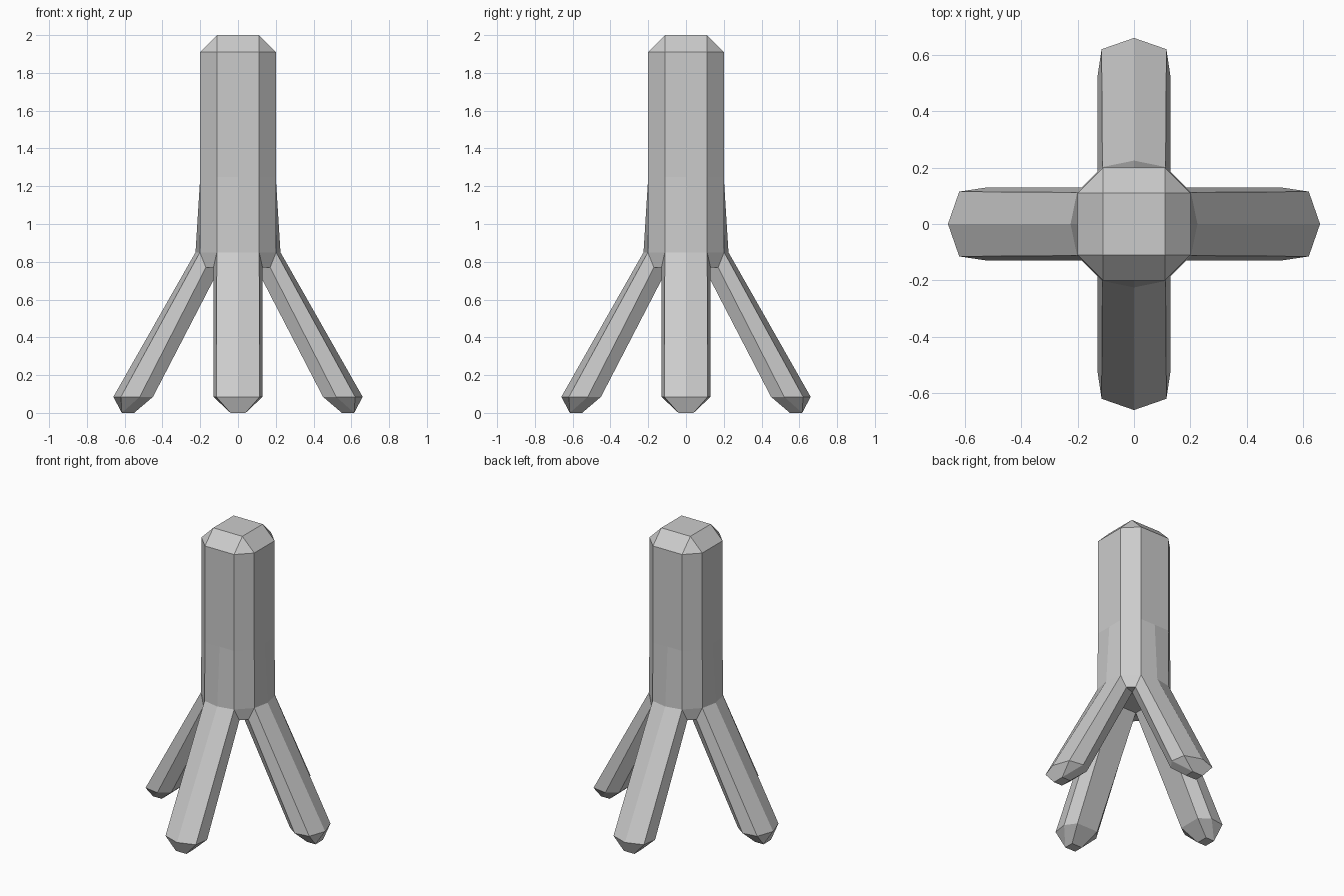
import bpy, bmesh
from math import pi
from mathutils import Matrix, Vector

if "Cube" in bpy.data.objects:
    bpy.data.objects.remove(bpy.data.objects["Cube"])

bm = bmesh.new()


def pair(x, y, z):
    """Left and right points of a symmetric pair on the +x side."""
    return Vector((x, -y, z)), Vector((x, y, z))


# Quarter of the body facing +x, listed from the cap down to the foot
cap = pair(0.11, 0.11, 2.0)
shoulder = pair(0.2, 0.11, 1.91)
waist, waist_mid = pair(0.2, 0.11, 1.25), Vector((0.2, 0, 1.25))
hip, hip_mid = pair(0.202, 0.112, 0.85), Vector((0.225, 0, 0.85))
crotch = pair(0.17, 0.13, 0.77)
core = pair(0.09, 0.09, 0.78)
toe, toe_mid = pair(0.62, 0.115, 0.085), Vector((0.66, 0, 0.085))
ankle = pair(0.52, 0.13, 0.085)
heel = pair(0.45, 0.08, 0.085)
sole_out, sole_in = pair(0.615, 0.04, 0), pair(0.55, 0.04, 0)

quarter_turn = Matrix.Rotation(pi / 2, 3, 'Z')


def nxt(p):
    """Left point of the neighbouring quarter."""
    return quarter_turn @ p[0]


# Cap edge, trunk front and foot faces crossing the middle
faces = [
    [cap[0], cap[1], shoulder[1], shoulder[0]],
    [shoulder[0], shoulder[1], waist[1], waist_mid, waist[0]],
    [core[0], core[1], heel[1], heel[0]],
    [toe[0], toe_mid, toe[1], sole_out[1], sole_out[0]],
    [heel[0], heel[1], sole_in[1], sole_in[0]],
    [sole_out[0], sole_out[1], sole_in[1], sole_in[0]],
]
# Faces on both sides of the leg
for s in (0, 1):
    faces += [
        [waist_mid, waist[s], hip[s], hip_mid],
        [hip_mid, hip[s], toe[s], toe_mid],
        [hip[s], crotch[s], ankle[s], toe[s]],
        [crotch[s], core[s], heel[s], ankle[s]],
        [toe[s], ankle[s], sole_out[s]],
        [ankle[s], heel[s], sole_in[s], sole_out[s]],
    ]
# Chamfered corner strip between two legs
faces += [
    [cap[1], shoulder[1], nxt(shoulder)],
    [shoulder[1], nxt(shoulder), nxt(waist), waist[1]],
    [waist[1], nxt(waist), nxt(hip), hip[1]],
    [hip[1], nxt(hip), nxt(crotch), crotch[1]],
    [crotch[1], nxt(crotch), core[1]],
]

# Repeat the quarter around the axis
for i in range(4):
    turn = Matrix.Rotation(i * pi / 2, 3, 'Z')
    for f in faces:
        bm.faces.new([bm.verts.new(turn @ p) for p in f])

# Top of the cap and underside between the legs
for corner in (cap[1], core[1]):
    bm.faces.new([bm.verts.new(Matrix.Rotation(i * pi / 2, 3, 'Z') @ corner) for i in range(4)])

bmesh.ops.remove_doubles(bm, verts=bm.verts, dist=0.0005)
bmesh.ops.recalc_face_normals(bm, faces=bm.faces)

mesh = bpy.data.meshes.new("four_legged_post")
bm.to_mesh(mesh)
bm.free()
bpy.context.collection.objects.link(bpy.data.objects.new("four_legged_post", mesh))
